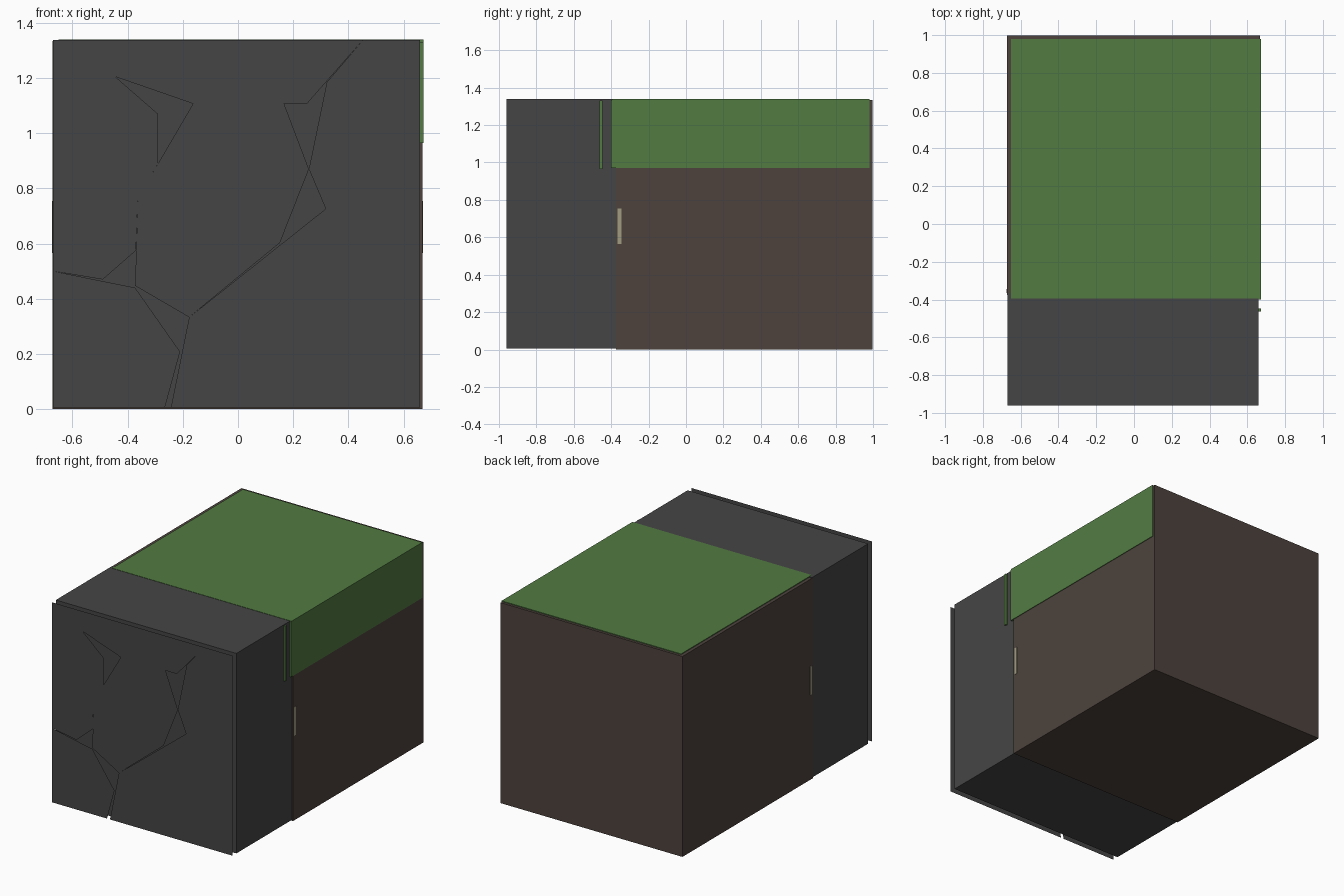
import bpy, bmesh

if "Cube" in bpy.data.objects:
    bpy.data.objects.remove(bpy.data.objects["Cube"])

def material(name, rgb):
    m = bpy.data.materials.new(name)
    m.diffuse_color = (*rgb, 1)
    m.use_nodes = True
    m.node_tree.nodes["Principled BSDF"].inputs["Base Color"].default_value = m.diffuse_color
    return m

STONE = material("stone_grey", (0.06, 0.06, 0.06))
DIRT = material("dirt_brown", (0.075, 0.055, 0.047))
GRASS = material("grass_green", (0.085, 0.2, 0.055))
CREAM = material("cream", (0.35, 0.33, 0.22))

def finish(bm, name, mat):
    bmesh.ops.recalc_face_normals(bm, faces=bm.faces[:])
    me = bpy.data.meshes.new(name)
    bm.to_mesh(me)
    bm.free()
    me.materials.append(mat)
    ob = bpy.data.objects.new(name, me)
    bpy.context.collection.objects.link(ob)
    return ob

def box(name, x, y, z, mat):
    bm = bmesh.new()
    bmesh.ops.create_cube(bm, size=1)
    for v in bm.verts:
        v.co = [lo + (c + 0.5) * (hi - lo) for c, (lo, hi) in zip(v.co, (x, y, z))]
    return finish(bm, name, mat)

def slab(name, outline, y_base=-0.96, y_front=-1.0, inset=0.029):
    """Stone with a chamfered rim, from an x/z outline."""
    bm = bmesh.new()
    face = bm.faces.new([bm.verts.new((x, y_base, z)) for x, z in outline])
    face.normal_update()
    bmesh.ops.inset_region(bm, faces=[face], thickness=inset, use_even_offset=True)
    for v in face.verts:
        v.co.y = y_front
    return finish(bm, name, STONE)

# Stone body behind the carved front
box("stone_body", (-0.67, 0.66), (-0.96, -0.365), (0.006, 1.338), STONE)

# Carved front stones; neighbouring rims meet in V grooves
L, R, T, B = -0.67, 0.66, 1.338, 0.006
slab("stone_upper_left", [(L, T), (-0.51, T), (-0.445, 1.205), (-0.29, 1.07), (-0.29, 0.89),
                          (-0.363, 0.765), (-0.37, 0.575), (-0.49, 0.47), (L, 0.50)])
slab("stone_top", [(-0.51, T), (0.453, T), (0.25, 1.107), (-0.163, 1.107), (-0.445, 1.205)])
slab("stone_upper_right", [(0.453, T), (R, T), (R, 0.71), (0.318, 0.726), (0.257, 0.87), (0.322, 1.185)])
slab("stone_center", [(-0.163, 1.107), (0.167, 1.107), (0.257, 0.87), (0.152, 0.603),
                      (-0.177, 0.333), (-0.373, 0.447), (-0.363, 0.765)])
slab("stone_lower_left", [(L, 0.50), (-0.373, 0.44), (-0.21, 0.208), (-0.265, B), (L, B)])
slab("stone_lower_right", [(R, 0.71), (0.318, 0.726), (-0.177, 0.333), (-0.243, B), (R, B)])

# Earth block
box("dirt_block", (-0.672, 0.668), (-0.375, 0.997), (0.0, 1.335), DIRT)

# Turf over the top and down the right side
box("grass_top", (-0.65, 0.672), (-0.395, 0.98), (1.3, 1.34), GRASS)
box("grass_side", (0.6, 0.672), (-0.40, 0.98), (0.97, 1.334), GRASS)
box("grass_strip", (0.63, 0.672), (-0.463, -0.447), (0.965, 1.33), GRASS)

# Small pale inlay showing at the seam
box("pale_inlay", (-0.674, 0.67), (-0.365, -0.345), (0.565, 0.755), CREAM)
